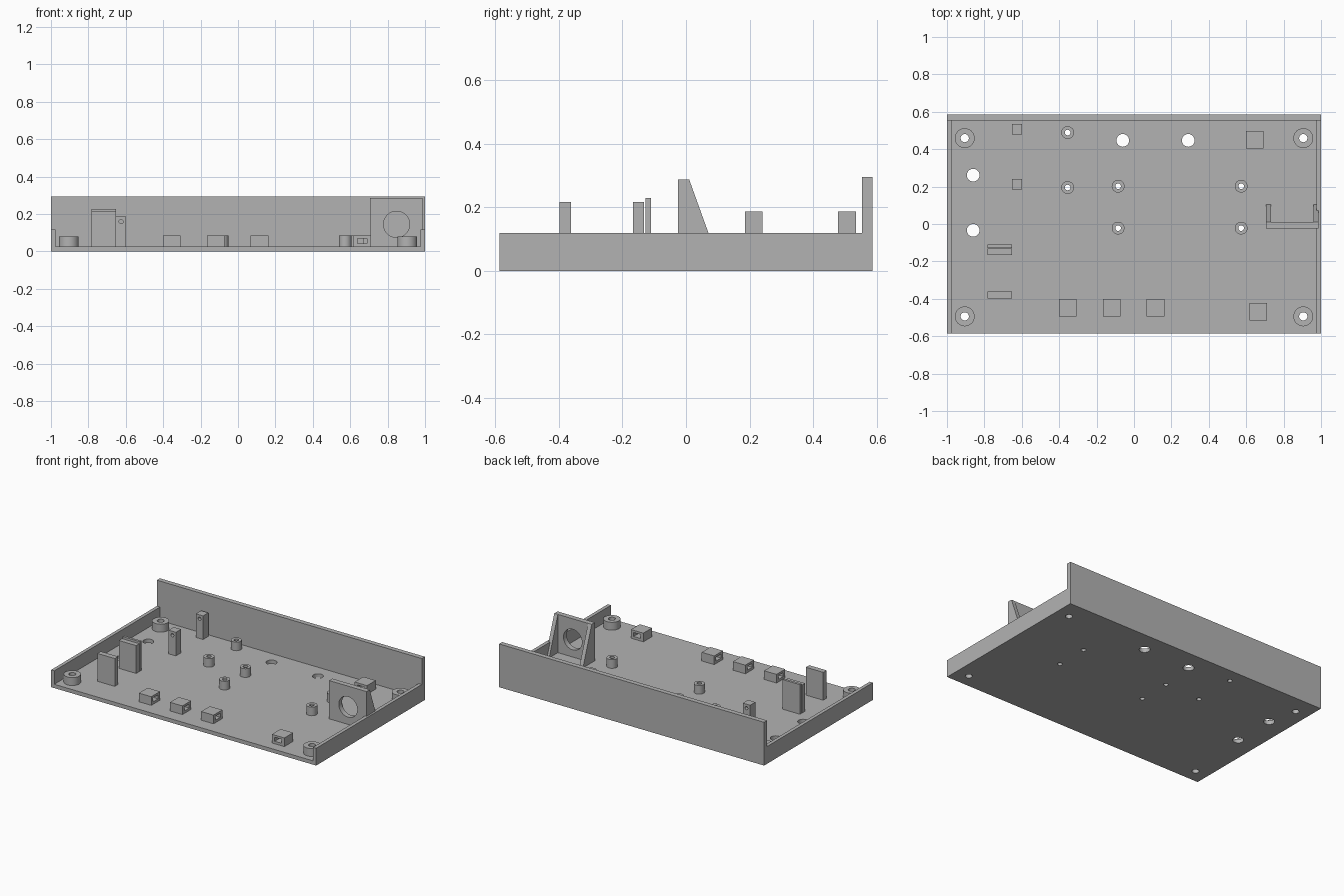
import bpy, bmesh, math
from mathutils import Matrix

if "Cube" in bpy.data.objects:
    bpy.data.objects.remove(bpy.data.objects["Cube"])

FLOOR = 0.026
grey = bpy.data.materials.new("grey_plastic")
grey.diffuse_color = (0.45, 0.45, 0.45, 1)
grey.use_nodes = True
grey.node_tree.nodes["Principled BSDF"].inputs["Base Color"].default_value = grey.diffuse_color


def finish(name, bm):
    bmesh.ops.recalc_face_normals(bm, faces=bm.faces)
    me = bpy.data.meshes.new(name)
    bm.to_mesh(me)
    bm.free()
    me.materials.append(grey)
    ob = bpy.data.objects.new(name, me)
    bpy.context.collection.objects.link(ob)
    return ob


def add_box(bm, x0, x1, y0, y1, z0, z1):
    m = Matrix.Translation(((x0 + x1) / 2, (y0 + y1) / 2, (z0 + z1) / 2))
    bmesh.ops.create_cube(bm, size=1, matrix=m @ Matrix.Diagonal((x1 - x0, y1 - y0, z1 - z0, 1)))


def add_cyl(bm, x, y, z, r, length, along_y=False, n=32):
    m = Matrix.Translation((x, y, z))
    if along_y:
        m = m @ Matrix.Rotation(math.pi / 2, 4, 'X')
    bmesh.ops.create_cone(bm, cap_ends=True, segments=n, radius1=r, radius2=r, depth=length, matrix=m)


def add_side_profile(bm, pts, x0, x1):
    """Extrude a (y, z) outline from x0 to x1."""
    f = bm.faces.new([bm.verts.new((x0, y, z)) for y, z in pts])
    ext = bmesh.ops.extrude_face_region(bm, geom=[f])["geom"]
    bmesh.ops.translate(bm, vec=(x1 - x0, 0, 0), verts=[g for g in ext if isinstance(g, bmesh.types.BMVert)])


def cut(ob, bm):
    cutter = finish("cutter", bm)
    cutter.hide_render = True
    mod = ob.modifiers.new("cut", 'BOOLEAN')
    mod.operation, mod.solver, mod.object = 'DIFFERENCE', 'EXACT', cutter
    bpy.context.view_layer.objects.active = ob
    bpy.ops.object.modifier_apply(modifier=mod.name)
    bpy.data.objects.remove(cutter)


def smooth(ob):
    bpy.ops.object.select_all(action='DESELECT')
    ob.select_set(True)
    bpy.context.view_layer.objects.active = ob
    bpy.ops.object.shade_smooth_by_angle(angle=math.radians(30))


def box(name, *dims):
    bm = bmesh.new()
    add_box(bm, *dims)
    return finish(name, bm)


def standoff(name, x, y, r_out, r_in, top):
    """Hollow mounting pillar standing on the floor."""
    bm = bmesh.new()
    n = 32
    loops = [[bm.verts.new((x + r * math.cos(2 * math.pi * i / n), y + r * math.sin(2 * math.pi * i / n), z))
              for i in range(n)]
             for r, z in ((r_out, FLOOR), (r_out, top), (r_in, top), (r_in, FLOOR))]
    for a, b in zip(loops, loops[1:] + loops[:1]):
        for i in range(n):
            j = (i + 1) % n
            bm.faces.new((a[i], a[j], b[j], b[i]))
    smooth(finish(name, bm))


# Positions
corners = [(sx * 0.905, y) for sx in (-1, 1) for y in (0.459, -0.494)]
pillars = [(-0.355, 0.489), (-0.355, 0.195)] + [(x, y) for x in (-0.085, 0.573) for y in (0.202, -0.022)]
cable_holes = [(-0.06, 0.447), (0.29, 0.447), (-0.86, 0.261), (-0.86, -0.034)]

# Tray: low sides, tall back wall, open front
bm = bmesh.new()
add_side_profile(bm, [(-0.586, 0), (0.586, 0), (0.586, 0.295), (0.553, 0.295), (0.553, 0.118), (-0.586, 0.118)], -1, 1)
tray = finish("tray", bm)
bm = bmesh.new()
add_box(bm, -0.976, 0.976, -0.7, 0.553, FLOOR, 0.5)
cut(tray, bm)

# Holes through the floor
bm = bmesh.new()
for pts, r in ((corners, 0.022), (pillars, 0.015), (cable_holes, 0.034)):
    for x, y in pts:
        add_cyl(bm, x, y, 0, r, 0.2)
cut(tray, bm)
smooth(tray)

# Mounting pillars
for x, y in corners:
    standoff("corner_standoff", x, y, 0.053, 0.022, 0.08)
for x, y in pillars:
    standoff("small_standoff", x, y, 0.034, 0.015, 0.085)

# Cable tie blocks with a rectangular slot
for x, y, slot_along_x in ((-0.355, -0.448, True), (-0.12, -0.448, True), (0.115, -0.448, True),
                           (0.665, -0.47, False), (0.645, 0.45, False)):
    h = 0.047
    block = box("tie_block", x - h, x + h, y - h, y + h, FLOOR, 0.085)
    a, b = (0.1, 0.026) if slot_along_x else (0.026, 0.1)
    bm = bmesh.new()
    add_box(bm, x - a, x + a, y - b, y + b, 0.043, 0.07)
    cut(block, bm)

# Square posts with a screw hole
for y in (0.506, 0.213):
    post = box("screw_post", -0.653, -0.598, y - 0.028, y + 0.028, FLOOR, 0.187)
    bm = bmesh.new()
    add_cyl(bm, -0.625, y, 0.16, 0.011, 0.2, along_y=True, n=24)
    cut(post, bm)
    smooth(post)

# Upright holder plates
for y0, y1, top in ((-0.397, -0.361, 0.216), (-0.166, -0.132, 0.216), (-0.127, -0.11, 0.228)):
    box("holder_plate", -0.783, -0.652, y0, y1, FLOOR, top)

# Bracket with a round opening and two sloped gussets
bracket = box("bracket_plate", 0.705, 0.987, -0.025, 0.01, FLOOR, 0.287)
bm = bmesh.new()
add_cyl(bm, 0.848, 0, 0.145, 0.07, 0.3, along_y=True, n=48)
cut(bracket, bm)
smooth(bracket)
for x in (0.705, 0.96):
    bm = bmesh.new()
    add_side_profile(bm, [(0.01, FLOOR), (0.104, FLOOR), (0.01, 0.287)], x, x + 0.027)
    finish("bracket_gusset", bm)
